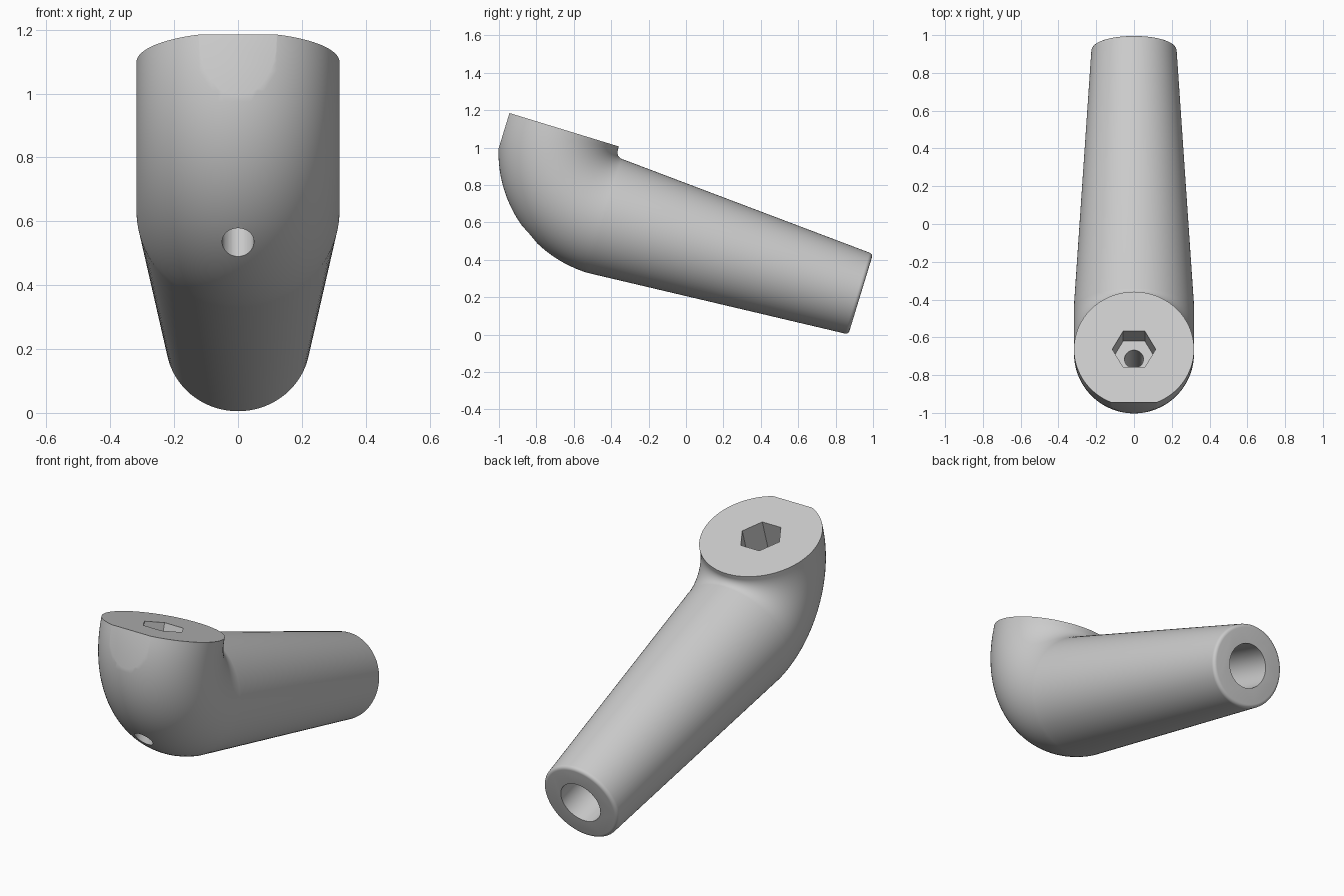
import bpy, bmesh
from math import sin, cos, pi, radians
from mathutils import Matrix

cube = bpy.data.objects.get("Cube")
if cube:
    bpy.data.objects.remove(cube, do_unlink=True)

TILT = Matrix.Rotation(radians(-17), 4, 'X')   # the arm slopes down to the back
SIDES = 96
R = 0.318           # tube radius at the elbow
BEND = 0.355        # centreline radius of the elbow
AXIS = 0.48         # height of the arm axis in the tilted frame
ELBOW = -0.6        # where the arm meets the elbow
END = 0.83          # free end of the arm
TOP = 0.857         # flat top of the head
HEAD = ELBOW - BEND

grey = bpy.data.materials.new("plain grey")
grey.use_nodes = True
grey.diffuse_color = (0.6, 0.6, 0.6, 1)
grey.node_tree.nodes["Principled BSDF"].inputs["Base Color"].default_value = (0.6, 0.6, 0.6, 1)


def add_object(name, bm):
    bmesh.ops.recalc_face_normals(bm, faces=bm.faces)
    bm.transform(TILT)
    mesh = bpy.data.meshes.new(name)
    bm.to_mesh(mesh)
    bm.free()
    mesh.materials.append(grey)
    obj = bpy.data.objects.new(name, mesh)
    bpy.context.collection.objects.link(obj)
    return obj


def cylinder_cutter(name, radius, depth, sides, matrix):
    bm = bmesh.new()
    bmesh.ops.create_cone(bm, cap_ends=True, segments=sides, radius1=radius,
                          radius2=radius, depth=depth, matrix=matrix)
    return add_object(name, bm)


# Sections along the sweep: (y, z, turn angle, radius)
sections = []
fillet = 0.02
for i in range(6):                              # rounded rim of the arm end
    a = i / 5 * pi / 2
    sections.append((END - fillet * (1 - sin(a)), AXIS, 0, 0.226 - fillet * (1 - cos(a))))
sections.reverse()
sections = sorted(sections, key=lambda s: -s[0])
for i in range(33):                             # quarter-turn elbow
    a = i / 32 * pi / 2
    sections.append((ELBOW - BEND * sin(a), AXIS + BEND * (1 - cos(a)), a, R))
sections.append((HEAD, TOP, pi / 2, R))         # short straight collar

# Body: tapered arm, elbow and head in one sweep
bm = bmesh.new()
rings = []
for y, z, turn, r in sections:
    ring = []
    for k in range(SIDES):
        a = 2 * pi * k / SIDES
        out = r * sin(a)
        ring.append(bm.verts.new((r * cos(a), y - out * sin(turn), z - out * cos(turn))))
    rings.append(ring)
for lo, hi in zip(rings, rings[1:]):
    for k in range(SIDES):
        n = (k + 1) % SIDES
        bm.faces.new((lo[k], lo[n], hi[n], hi[k]))
bm.faces.new(rings[0])
bm.faces.new(rings[-1])
body = add_object("angled_handle", bm)

# Cutters: arm bore, hex socket, screw hole and the flat on the front of the head
bore_depth = 0.7
along_arm = Matrix.Translation((0, END, AXIS)) @ Matrix.Rotation(pi / 2, 4, 'X')
bm = bmesh.new()
bmesh.ops.create_cube(bm, size=1, matrix=Matrix.Translation((0, -1.249 - 0.5, 0.7)))
cutters = [
    cylinder_cutter("arm_bore_cutter", 0.12, 2 * bore_depth, 48, along_arm),
    cylinder_cutter("hex_socket_cutter", 0.115, 0.36, 6,
                    Matrix.Translation((0, HEAD, TOP)) @ Matrix.Rotation(pi / 2, 4, 'Z')),
    cylinder_cutter("screw_hole_cutter", 0.05, 0.7, 32, Matrix.Translation((0, HEAD, 0.4))),
    add_object("front_flat_cutter", bm),
]

# Turn the hex so that two corners lie on the x axis
hexagon = cutters[1].data
if max(v.co.x for v in hexagon.vertices) < 0.11:
    hexagon.transform(TILT @ Matrix.Translation((0, HEAD, 0)) @ Matrix.Rotation(pi / 6, 4, 'Z')
                      @ Matrix.Translation((0, -HEAD, 0)) @ TILT.inverted())

bpy.ops.object.select_all(action='DESELECT')
bpy.context.view_layer.objects.active = body
body.select_set(True)
for cutter in cutters:
    mod = body.modifiers.new(cutter.name, 'BOOLEAN')
    mod.operation = 'DIFFERENCE'
    mod.solver = 'EXACT'
    mod.object = cutter
    bpy.ops.object.modifier_apply(modifier=mod.name)
for cutter in cutters:
    bpy.data.objects.remove(cutter, do_unlink=True)

bpy.ops.object.shade_smooth_by_angle(angle=radians(30))
